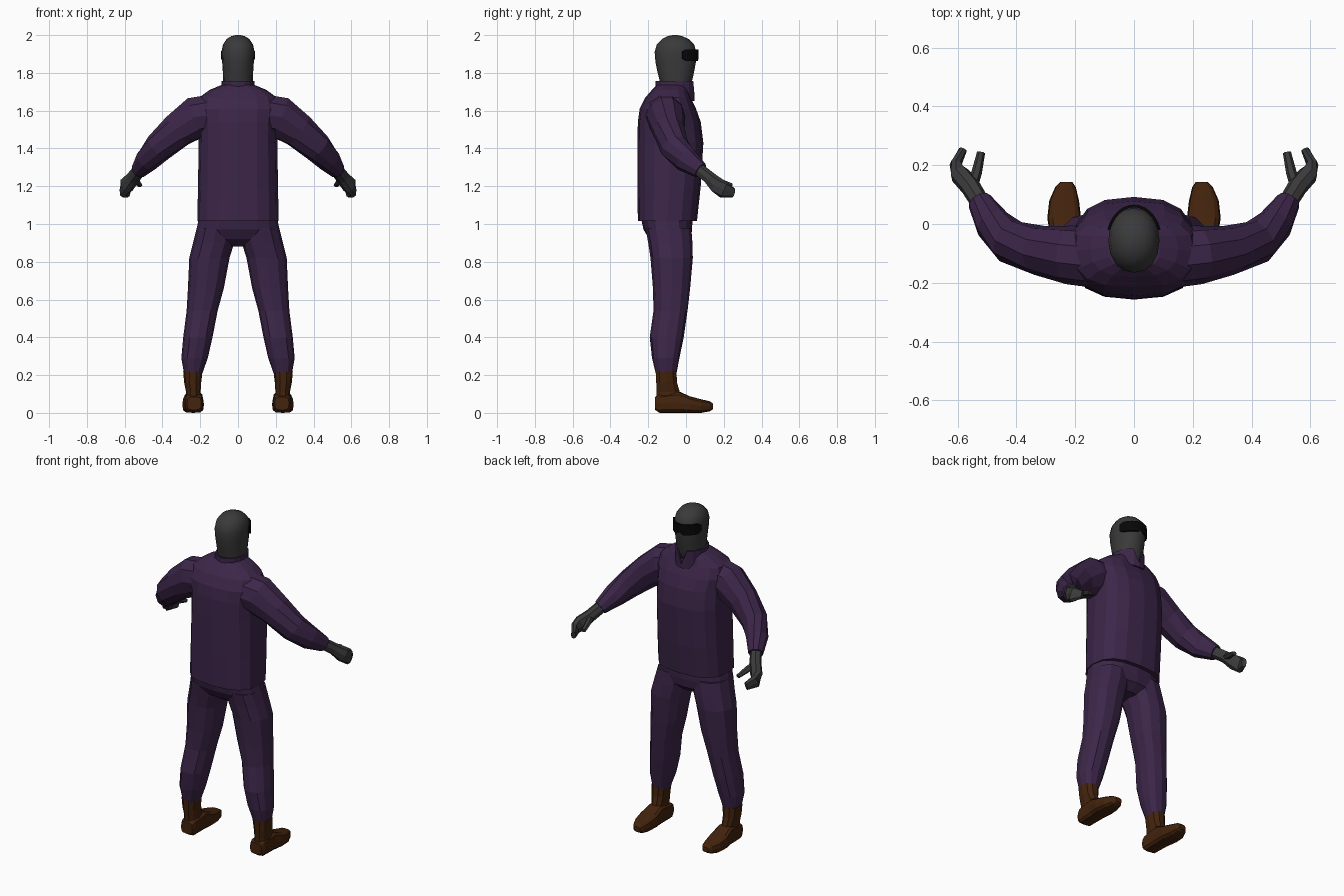
import bpy, bmesh, math
from mathutils import Vector

if "Cube" in bpy.data.objects:
    bpy.data.objects.remove(bpy.data.objects["Cube"])


def material(name, r, g, b):
    m = bpy.data.materials.new(name)
    m.diffuse_color = (r, g, b, 1)
    m.use_nodes = True
    m.node_tree.nodes["Principled BSDF"].inputs["Base Color"].default_value = m.diffuse_color
    return m


PURPLE = material("purple cloth", 0.045, 0.019, 0.066)
GREY = material("dark grey knit", 0.042, 0.042, 0.042)
BROWN = material("brown leather", 0.056, 0.017, 0.004)
BLACK = material("black lens", 0.002, 0.002, 0.002)


def make_object(name, rings, mat, closed=True, caps=True, mirror=False, smooth=False):
    """Skin a list of equal-length point rings."""
    bm = bmesh.new()
    loops = [[bm.verts.new(p) for p in ring] for ring in rings]
    n = len(loops[0])
    for a, b in zip(loops, loops[1:]):
        for i in range(n if closed else n - 1):
            j = (i + 1) % n
            bm.faces.new((a[i], a[j], b[j], b[i]))
    if caps:
        bm.faces.new(loops[0])
        bm.faces.new(loops[-1])
    bmesh.ops.recalc_face_normals(bm, faces=bm.faces)
    me = bpy.data.meshes.new(name)
    bm.to_mesh(me)
    bm.free()
    me.materials.append(mat)
    if smooth:
        me.shade_smooth()
    ob = bpy.data.objects.new(name, me)
    bpy.context.collection.objects.link(ob)
    if mirror:
        ob.modifiers.new("mirror", 'MIRROR').use_mirror_merge = False
    return ob


def section(c, u, v, ru, rv, n=12, p=2.0):
    """Superellipse ring around c in the plane of u and v."""
    pts = []
    for i in range(n):
        a = 2 * math.pi * i / n
        cu, sv = math.cos(a), math.sin(a)
        pts.append(Vector(c)
                   + u * ru * math.copysign(abs(cu) ** (2 / p), cu)
                   + v * rv * math.copysign(abs(sv) ** (2 / p), sv))
    return pts


X, Y, Z = Vector((1, 0, 0)), Vector((0, 1, 0)), Vector((0, 0, 1))


def stack(name, rows, mat, n=12, p=2.0, **kw):
    """Rows of (z, x min, x max, y min, y max), stacked upwards."""
    rings = [section(((x0 + x1) / 2, (y0 + y1) / 2, z), X, Y,
                     (x1 - x0) / 2, (y1 - y0) / 2, n, p)
             for z, x0, x1, y0, y1 in rows]
    return make_object(name, rings, mat, **kw)


def limb(name, rows, mat, n=10, p=2.0):
    """Rows of (centre, side radius, upright radius) along a bent path."""
    pts = [Vector(r[0]) for r in rows]
    rings = []
    for i, (c, rs, ru) in enumerate(rows):
        t = (pts[min(i + 1, len(pts) - 1)] - pts[max(i - 1, 0)]).normalized()
        s = t.cross(Z).normalized()
        rings.append(section(c, s, s.cross(t), rs, ru, n, p))
    return make_object(name, rings, mat, mirror=True)


# Jacket body
stack("jacket", [(1.015, -.215, .215, -.255, .058),
                 (1.20, -.212, .212, -.257, .078),
                 (1.43, -.208, .208, -.257, .092),
                 (1.54, -.208, .208, -.255, .078),
                 (1.61, -.22, .22, -.245, .053),
                 (1.67, -.205, .205, -.215, .025),
                 (1.71, -.15, .15, -.18, .01),
                 (1.735, -.09, .09, -.155, .0)], PURPLE, n=16, p=2.6)

# Sleeves
limb("sleeve", [((.11, -.115, 1.585), .105, .11),
                ((.22, -.105, 1.565), .100, .115),
                ((.32, -.09, 1.495), .085, .095),
                ((.42, -.06, 1.405), .076, .08),
                ((.48, .0, 1.34), .062, .068),
                ((.525, .077, 1.283), .042, .044)], PURPLE)

# Gloved hands with closed fingers and a thumb
limb("glove", [((.515, .06, 1.295), .032, .034),
               ((.555, .125, 1.245), .034, .034),
               ((.59, .165, 1.205), .034, .045),
               ((.607, .20, 1.18), .02, .044),
               ((.582, .252, 1.165), .014, .025)], GREY, n=8, p=2.5)
limb("thumb", [((.55, .13, 1.24), .02, .02),
               ((.535, .175, 1.225), .018, .018),
               ((.52, .243, 1.205), .014, .011)], GREY, n=6)

# Trousers: hips and legs
stack("hips", [(.88, -.07, .07, -.13, -.02),
               (.92, -.17, .17, -.195, .025),
               (.97, -.22, .22, -.225, .032),
               (1.04, -.205, .205, -.24, .035)], PURPLE, n=16, p=2.5)
stack("trouser_leg", [(.20, .192, .284, -.158, -.052),
                      (.29, .16, .30, -.18, -.035),
                      (.40, .135, .29, -.192, -.012),
                      (.54, .108, .272, -.172, .008),
                      (.66, .075, .265, -.175, .022),
                      (.82, .045, .258, -.188, .036),
                      (.90, .02, .238, -.20, .034),
                      (.98, .01, .218, -.215, .028)], PURPLE, p=2.3, mirror=True)

# Boots: shaft, then foot running heel to toe
stack("boot_shaft", [(.04, .19, .28, -.158, -.01),
                     (.11, .198, .275, -.158, -.03),
                     (.16, .195, .285, -.16, -.045),
                     (.218, .188, .29, -.163, -.048)], BROWN, n=10, p=2.3, mirror=True)
foot = [(-.163, .195, .27, .015, .085), (-.14, .187, .28, .0, .10),
        (-.04, .185, .285, .0, .115), (.02, .18, .295, .0, .088),
        (.08, .187, .288, .0, .072), (.125, .198, .268, .008, .062),
        (.143, .21, .25, .02, .05)]
make_object("boot_foot", [section(((x0 + x1) / 2, y, (z0 + z1) / 2), X, Z,
                                  (x1 - x0) / 2, (z1 - z0) / 2, 12, 3.5)
                          for y, x0, x1, z0, z1 in foot], BROWN, mirror=True)

# Masked head and neck
stack("head", [(1.66, -.065, .065, -.12, .01),
               (1.74, -.078, .078, -.135, .028),
               (1.80, -.080, .080, -.150, .042),
               (1.86, -.084, .084, -.162, .053),
               (1.91, -.087, .087, -.166, .055),
               (1.95, -.080, .080, -.155, .043),
               (1.98, -.060, .060, -.125, .013),
               (1.995, -.034, .034, -.095, -.022),
               (2.0, -.012, .012, -.07, -.046)], GREY, n=16, p=2.15, smooth=True)


def band(name, angles, rx, ry, cy, low, high, mat, closed):
    """Thin upright strip; angle 0 is the face side."""
    def row(f):
        return [(rx * math.sin(a), cy + ry * math.cos(a), f(a)) for a in angles]
    ob = make_object(name, [row(low), row(high)], mat, closed=closed, caps=False)
    ob.modifiers.new("thickness", 'SOLIDIFY').thickness = 0.009
    return ob


# Wraparound goggles, raised over the nose and narrow at the temples
arc = [math.radians(d) for d in range(-72, 73, 12)]
band("goggles", arc, .095, .122, -.056,
     lambda a: 1.878 if abs(a) < .1 else 1.863 + (.012 if abs(a) > 1.1 else 0),
     lambda a: 1.925 - (.012 if abs(a) > 1.1 else 0), BLACK, False)

# Collar with a notch at the throat
full = [2 * math.pi * i / 16 for i in range(16)]
band("collar", full, .087, .104, -.058,
     lambda a: 1.685 - .035 * math.cos(a),
     lambda a: 1.675 if a == 0 else 1.758, PURPLE, True)
